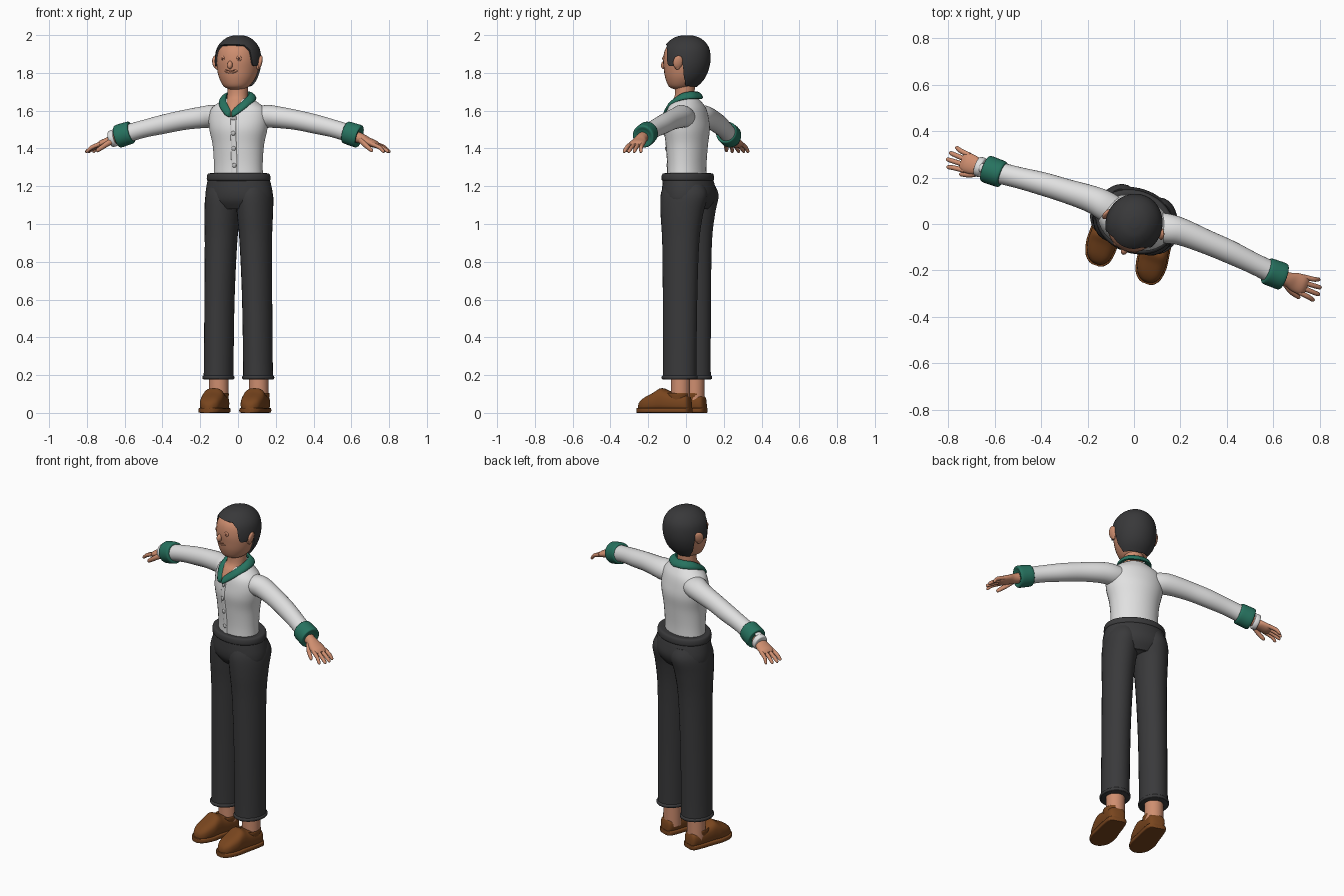
import bpy, bmesh, math
from mathutils import Vector, Matrix

if "Cube" in bpy.data.objects:
    bpy.data.objects.remove(bpy.data.objects["Cube"])

TURN = Matrix.Rotation(math.radians(-20), 4, 'Z')   # the figure stands turned


def material(name, r, g, b):
    m = bpy.data.materials.new(name)
    m.use_nodes = True
    m.diffuse_color = (r, g, b, 1)
    node = m.node_tree.nodes["Principled BSDF"]
    node.inputs["Base Color"].default_value = (r, g, b, 1)
    node.inputs["Roughness"].default_value = 0.8
    return m


SKIN = material("skin", .62, .27, .16)
WHITE = material("white cloth", .75, .75, .75)
GREEN = material("green trim", .02, .17, .115)
DARK = material("charcoal cloth", .042, .042, .044)
HAIR = material("dark hair", .04, .04, .042)
BROWN = material("brown leather", .19, .06, .013)
LINE = material("face brown", .16, .05, .03)
METAL = material("grey button", .5, .5, .5)


def finish(name, bm, mat):
    bmesh.ops.recalc_face_normals(bm, faces=bm.faces)
    me = bpy.data.meshes.new(name)
    bm.to_mesh(me)
    bm.free()
    me.materials.append(mat)
    me.shade_smooth()
    me.set_sharp_from_angle(angle=math.radians(50))
    ob = bpy.data.objects.new(name, me)
    bpy.context.collection.objects.link(ob)
    ob.matrix_world = TURN
    return ob


def bridge(name, rings, mat, caps=True):
    """Join closed rings of points into a skin."""
    bm = bmesh.new()
    rows = [[bm.verts.new(p) for p in ring] for ring in rings]
    n = len(rows[0])
    for a, b in zip(rows, rows[1:]):
        for i in range(n):
            bm.faces.new((a[i], a[(i + 1) % n], b[(i + 1) % n], b[i]))
    if caps:
        bm.faces.new(rows[0])
        bm.faces.new(rows[-1])
    return finish(name, bm, mat)


def smooth_path(pts, steps=5):
    """Catmull-Rom interpolation of tuples of any length."""
    p = [pts[0]] + list(pts) + [pts[-1]]
    out = []
    for k in range(1, len(p) - 2):
        for s in range(steps):
            t = s / steps
            out.append([.5 * (2 * b + (c - a) * t + (2 * a - 5 * b + 4 * c - d) * t * t
                              + (3 * b - a - 3 * c + d) * t ** 3)
                        for a, b, c, d in zip(*p[k - 1:k + 3])])
    return out + [list(pts[-1])]


def spow(v, e):
    return math.copysign(abs(v) ** e, v)


def tube(name, secs, mat, axis='z', n=28, power=1, lean=0, steps=5):
    """Loft of ellipses (x, y, z, half width, half depth) across one axis."""
    rings = []
    for x, y, z, a, b in smooth_path(secs, steps):
        ring = []
        for i in range(n):
            t = 2 * math.pi * i / n
            p, q = a * spow(math.cos(t), power), b * spow(math.sin(t), power)
            ring.append({'z': (x + p, y + q, z), 'x': (x + lean * q, y + p, z + q),
                         'y': (x + p, y, z + q)}[axis])
        rings.append(ring)
    return bridge(name, rings, mat)


def ball(name, pos, size, mat, rot=(0, 0, 0)):
    bm = bmesh.new()
    bmesh.ops.create_uvsphere(bm, u_segments=20, v_segments=12, radius=1)
    turn = Matrix.Identity(4)
    for ang, ax in zip(rot, 'XYZ'):
        turn = Matrix.Rotation(math.radians(ang), 4, ax) @ turn
    bm.transform(Matrix.Translation(pos) @ turn @ Matrix.Diagonal((*size, 1)))
    return finish(name, bm, mat)


# Shirt body
tube("shirt_body", [(0, .005, z, a, b) for z, a, b in (
    (1.24, .135, .1), (1.32, .133, .1), (1.42, .14, .108), (1.5, .158, .116), (1.56, .162, .108),
    (1.61, .148, .095), (1.645, .105, .075), (1.665, .07, .06))], WHITE, n=36)
tube("shirt_placket", [(.012, -.06, 1.25, .018, .039), (.012, -.06, 1.32, .018, .039),
                       (.012, -.06, 1.42, .018, .047), (.012, -.06, 1.5, .018, .055),
                       (.012, -.06, 1.57, .018, .047)], WHITE, power=.4)
for i, (z, v) in enumerate(((1.31, -.098), (1.4, -.105), (1.48, -.114), (1.56, -.107))):
    ball(f"button_{i + 1}", (.014, v, z), (.012, .007, .012), METAL)

# Neck with the open throat
tube("neck", [(0, -.06, 1.57, .006, .05), (0, -.05, 1.6, .034, .055), (0, -.025, 1.64, .055, .06),
              (0, -.008, 1.68, .055, .052), (0, -.005, 1.76, .055, .052)], SKIN)

# Trousers
tube("trouser_hips", [(0, v, z, a, b) for z, a, b, v in (
    (1.08, .14, .1, .015), (1.12, .178, .128, .016), (1.16, .183, .138, .017),
    (1.21, .175, .133, .014), (1.25, .165, .125, .01))], DARK, n=36)
tube("waistband", [(0, .01, z, a, a - .038) for z, a in (
    (1.228, .164), (1.235, .173), (1.258, .171), (1.268, .162), (1.268, .14))], DARK, n=36, steps=3)

for s, side in ((1, "left"), (-1, "right")):
    # Leg, hem and ankle
    tube(f"{side}_trouser_leg", [(s * u, v, z, a, b) for z, u, v, a, b in (
        (.18, .112, .005, .079, .093), (.22, .111, .005, .077, .09), (.6, .106, .005, .078, .093),
        (.9, .098, .006, .084, .1), (1.05, .092, .01, .092, .115), (1.15, .084, .02, .096, .128),
        (1.21, .08, .018, .08, .11))], DARK)
    tube(f"{side}_hem", [(s * .112, .005, z, a, a + .014) for z, a in (
        (.178, .078), (.182, .083), (.192, .083), (.197, .078))], DARK, steps=2)
    tube(f"{side}_ankle", [(s * .112, .01, .05, .052, .05), (s * .112, .01, .25, .052, .052)],
         SKIN, steps=2)

    # Shoe
    outline = ((.066, .026, .06), (.052, .046, .09), (0, .054, .098), (-.05, .057, .112),
               (-.09, .06, .127), (-.13, .062, .104), (-.18, .052, .078), (-.207, .032, .056),
               (-.217, .012, .036))
    drift = lambda v: s * .115 + .02 * (.066 - v) / .28
    tube(f"{side}_shoe", [(drift(v), v, h / 2 + .004, w, h / 2) for v, w, h in outline],
         BROWN, 'y', power=.75)
    tube(f"{side}_sole", [(drift(v), v * 1.03, .0135, w + .006, .0135) for v, w, h in outline],
         BROWN, 'y', power=.3)
    tube(f"{side}_shoe_collar", [(drift(0), -.005, z, a, a + .008) for z, a in (
        (.07, .052), (.098, .056), (.106, .053), (.1, .045))], BROWN, steps=3)

    # Sleeve, cuff and hand
    lean = .27 * s
    tube(f"{side}_sleeve", [(s * u, v, z, a, b) for u, v, z, a, b in (
        (.07, .02, 1.57, .06, .05), (.14, .03, 1.57, .065, .06), (.21, .038, 1.565, .058, .056),
        (.32, .034, 1.55, .052, .051), (.43, .028, 1.528, .05, .049), (.54, .017, 1.503, .046, .045),
        (.64, .006, 1.475, .047, .046))], WHITE, 'x', lean=lean)
    tube(f"{side}_cuff", [(s * u, .006, 1.475 - (u - .64) * .3, r, r) for u, r in (
        (.603, .046), (.607, .057), (.64, .059), (.676, .059), (.682, .05), (.676, .035))],
         GREEN, 'x', lean=lean, steps=3)
    tube(f"{side}_palm", [(s * u, .002, z, a, b) for u, z, a, b in (
        (.65, 1.467, .03, .029), (.7, 1.45, .031, .026), (.735, 1.436, .041, .021),
        (.77, 1.423, .043, .019), (.79, 1.415, .034, .01))], SKIN, 'x', lean=lean)
    for k, tip in enumerate((.842, .855, .852, .835)):
        v = -.033 + .023 * k
        tube(f"{side}_finger_{k + 1}", [
            (s * .765, v, 1.424, .011, .011), (s * .81, v * 1.15, 1.406, .0105, .0105),
            (s * (tip - .008), v * 1.3, 1.386, .009, .009), (s * tip, v * 1.3, 1.381, .003, .003)],
            SKIN, 'x', n=12, lean=lean, steps=3)
    tube(f"{side}_thumb", [
        (s * .695, -.018, 1.445, .014, .016), (s * .73, -.04, 1.42, .013, .014),
        (s * .77, -.052, 1.392, .01, .011), (s * .78, -.054, 1.386, .003, .003)],
        SKIN, 'x', n=12, lean=lean, steps=3)

    # Half of the collar, draped outwards
    path = smooth_path([(0, .072, 1.68), (.055, .052, 1.682), (.08, 0, 1.672),
                        (.064, -.058, 1.638), (.016, -.104, 1.59), (.006, -.112, 1.575)], 6)
    rings = []
    for k, (u, v, z) in enumerate(path):
        wide = .025 if k < 24 else .025 - .0025 * (k - 23)
        out = Vector((u, v, 0)).normalized()
        if v < -.03:
            out = (out + Vector((1, 0, 0)) * min(1, (-v - .03) * 12)).normalized()
        drape = (out * .7 + Vector((0, 0, -.7))) * wide
        thick = (out * .7 + Vector((0, -.3 if v < -.05 else 0, .7))) * .012
        ring = [Vector((u, v, z)) + drape * math.cos(t) + thick * math.sin(t)
                for t in (math.pi * i / 6 for i in range(12))]
        rings.append([(s * p.x, p.y, p.z) for p in ring])
    bridge(f"{side}_collar", rings, GREEN)

    # Ear and eye
    ball(f"{side}_ear", (s * .124, 0, 1.857), (.012, .026, .036), SKIN, (-8, s * 12, s * 25))
    ball(f"{side}_ear_lobe", (s * .117, -.006, 1.832), (.01, .014, .015), SKIN)
    ball(f"{side}_eye", (s * .045, -.108, 1.876), (.014, .007, .015), SKIN, (0, 0, s * 22))
    ball(f"{side}_pupil", (s * .046, -.1135, 1.876), (.006, .004, .007), LINE, (0, 0, s * 22))

# Watch on the right wrist
tube("watch_strap", [(-u, .004, 1.455 - (u - .7) * .3, r, r) for u, r in (
    (.692, .034), (.695, .043), (.717, .042), (.72, .032))], WHITE, 'x', lean=-.27, steps=3)
ball("watch_face", (-.695, .004, 1.495), (.02, .02, .01), WHITE, (0, -16, 0))

# Head
profile = [(0, v, z, a, b) for z, a, b, v in (
    (1.712, .03, .03, -.03), (1.728, .066, .066, -.026), (1.77, .094, .098, -.012),
    (1.82, .109, .115, -.003), (1.87, .113, .122, 0), (1.92, .105, .115, .002),
    (1.955, .082, .092, .004), (1.98, .048, .055, .005), (1.99, .012, .014, .005))]
tube("head", profile, SKIN, n=36)
ball("nose", (0, -.124, 1.842), (.014, .016, .022), SKIN, (-12, 0, 0))

# Smiling mouth
for name, z, bend, mat in (("mouth", 1.81, .012, LINE), ("lower_lip", 1.799, .01, SKIN)):
    tube(name, [(u, -.113 + 5 * u * u, z + bend * (u / .035) ** 2, .005, .0035)
                for u in (-.036, -.02, 0, .02, .036)], mat, 'x', n=10)

# Hair shell with a hairline that depends on direction
fine = smooth_path(profile, 6)
hairline = ((0, 1.945), (40, 1.942), (54, 1.915), (59, 1.85), (64, 1.838), (80, 1.838),
            (86, 1.875), (100, 1.86), (108, 1.78), (122, 1.738), (180, 1.733))


def lerp_table(table, x):
    for (x0, y0), (x1, y1) in zip(table, table[1:]):
        if x <= x1:
            return y0 + (y1 - y0) * (x - x0) / (x1 - x0)
    return table[-1][1]


def head_point(az, z, grow):
    for p, q in zip(fine, fine[1:]):
        if z <= q[2]:
            break
    t = min(1, max(0, (z - p[2]) / (q[2] - p[2])))
    _, v, _, a, b = [m + (n - m) * t for m, n in zip(p, q)]
    return (math.sin(az) * (a + grow), v - math.cos(az) * (b + grow), z + grow * (z - 1.85) / .14)


hair_rings = []
for step in [(k / 22, .009) for k in range(23)] + [(1, -.01)]:
    ring = []
    for i in range(120):
        deg = 3 * i - 180
        low = lerp_table(hairline, abs(deg))
        ring.append(head_point(math.radians(deg), 1.99 - (1.99 - low) * step[0] ** 1.6, step[1]))
    hair_rings.append(ring)
bridge("hair", hair_rings, HAIR)
